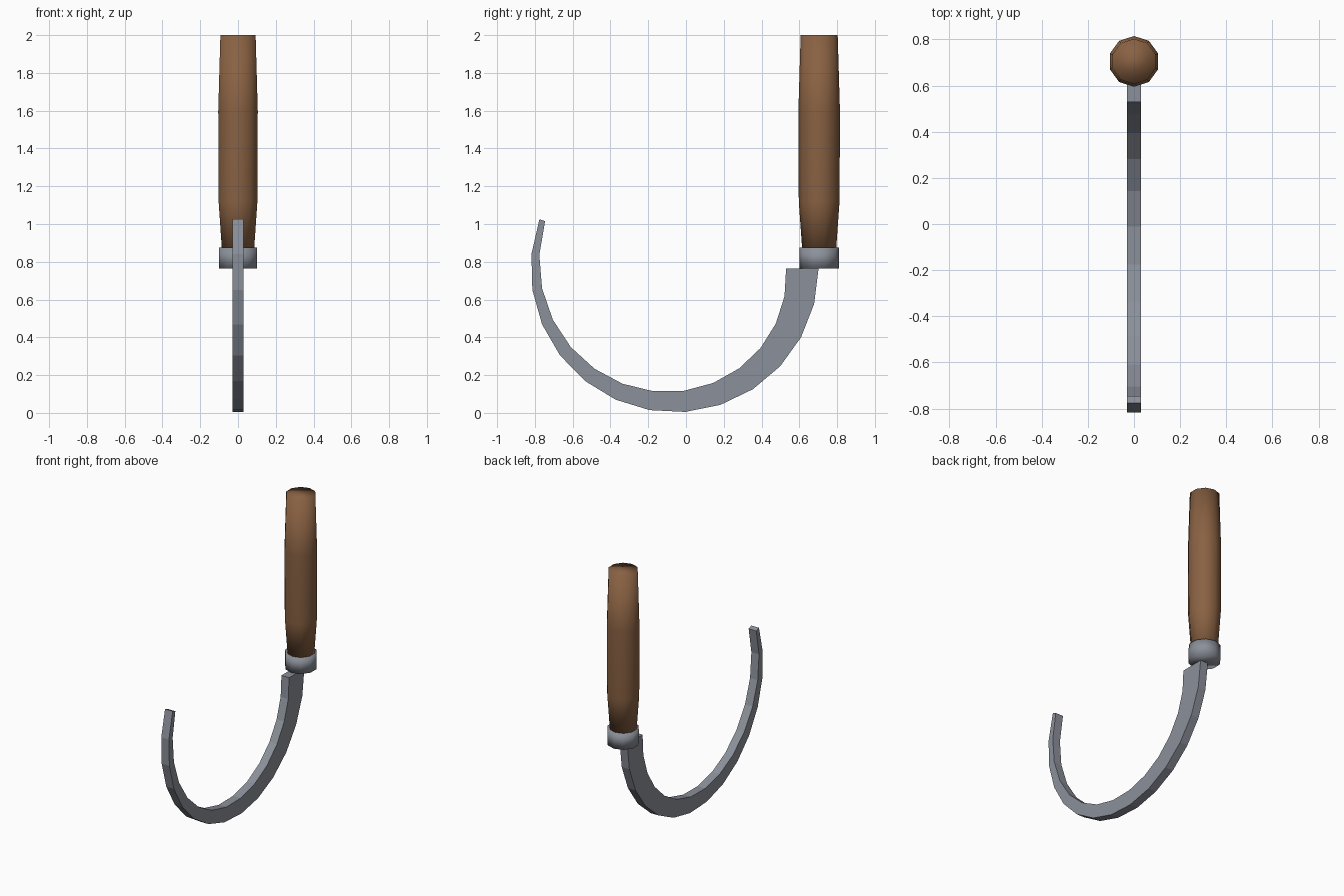
import bpy, bmesh, math

if "Cube" in bpy.data.objects:
    bpy.data.objects.remove(bpy.data.objects["Cube"], do_unlink=True)


def material(name, rgb):
    mat = bpy.data.materials.new(name)
    mat.use_nodes = True
    colour = (*rgb, 1)
    mat.diffuse_color = colour
    mat.node_tree.nodes["Principled BSDF"].inputs["Base Color"].default_value = colour
    return mat


def finish(name, bm, mat, smooth):
    bmesh.ops.recalc_face_normals(bm, faces=bm.faces)
    for face in bm.faces:
        face.smooth = smooth
    mesh = bpy.data.meshes.new(name)
    bm.to_mesh(mesh)
    bm.free()
    mesh.materials.append(mat)
    obj = bpy.data.objects.new(name, mesh)
    bpy.context.collection.objects.link(obj)
    return obj


def turned(name, profile, mat, y, sides=10):
    """Closed lathe part from (radius, height) pairs around a vertical axis."""
    bm = bmesh.new()
    rings = []
    for radius, z in profile:
        angles = [math.pi / 2 + math.tau * i / sides for i in range(sides)]
        rings.append([bm.verts.new((radius * math.cos(a), y + radius * math.sin(a), z))
                      for a in angles])
    for low, high in zip(rings, rings[1:]):
        for i in range(sides):
            j = (i + 1) % sides
            bm.faces.new((low[i], low[j], high[j], high[i]))
    bm.faces.new(rings[0])
    bm.faces.new(rings[-1])
    return finish(name, bm, mat, True)


def curved_blade(name, mat, centre, outer, inner_root, inner_tip, sweep, steps, half):
    """Tapering arc with a rectangular section, swept from the root to the tip."""
    bm = bmesh.new()
    sections = []
    for i in range(steps + 1):
        t = i / steps
        angle = -sweep * t
        inner = inner_root + (inner_tip - inner_root) * t
        corners = ((-half, outer), (half, outer), (half, inner), (-half, inner))
        sections.append([bm.verts.new((x, centre[0] + r * math.cos(angle),
                                       centre[1] + r * math.sin(angle)))
                         for x, r in corners])
    for a, b in zip(sections, sections[1:]):
        for i in range(4):
            j = (i + 1) % 4
            bm.faces.new((a[i], a[j], b[j], b[i]))
    bm.faces.new(sections[0])
    bm.faces.new(sections[-1])
    return finish(name, bm, mat, False)


wood = material("brown wood", (0.25, 0.12, 0.055))
steel = material("grey steel", (0.26, 0.28, 0.32))
handle_y = 0.705

# Wooden grip, swelling in the middle
turned("handle", [(0.09, 0.87), (0.108, 1.12), (0.11, 1.6), (0.098, 2.0)], wood, handle_y)
# Metal collar joining grip and blade
turned("collar", [(0.105, 0.765), (0.105, 0.875)], steel, handle_y)
# Hooked blade
curved_blade("blade", steel, (-0.06, 0.765), 0.762, 0.59, 0.73,
             math.radians(200), 14, 0.03)
